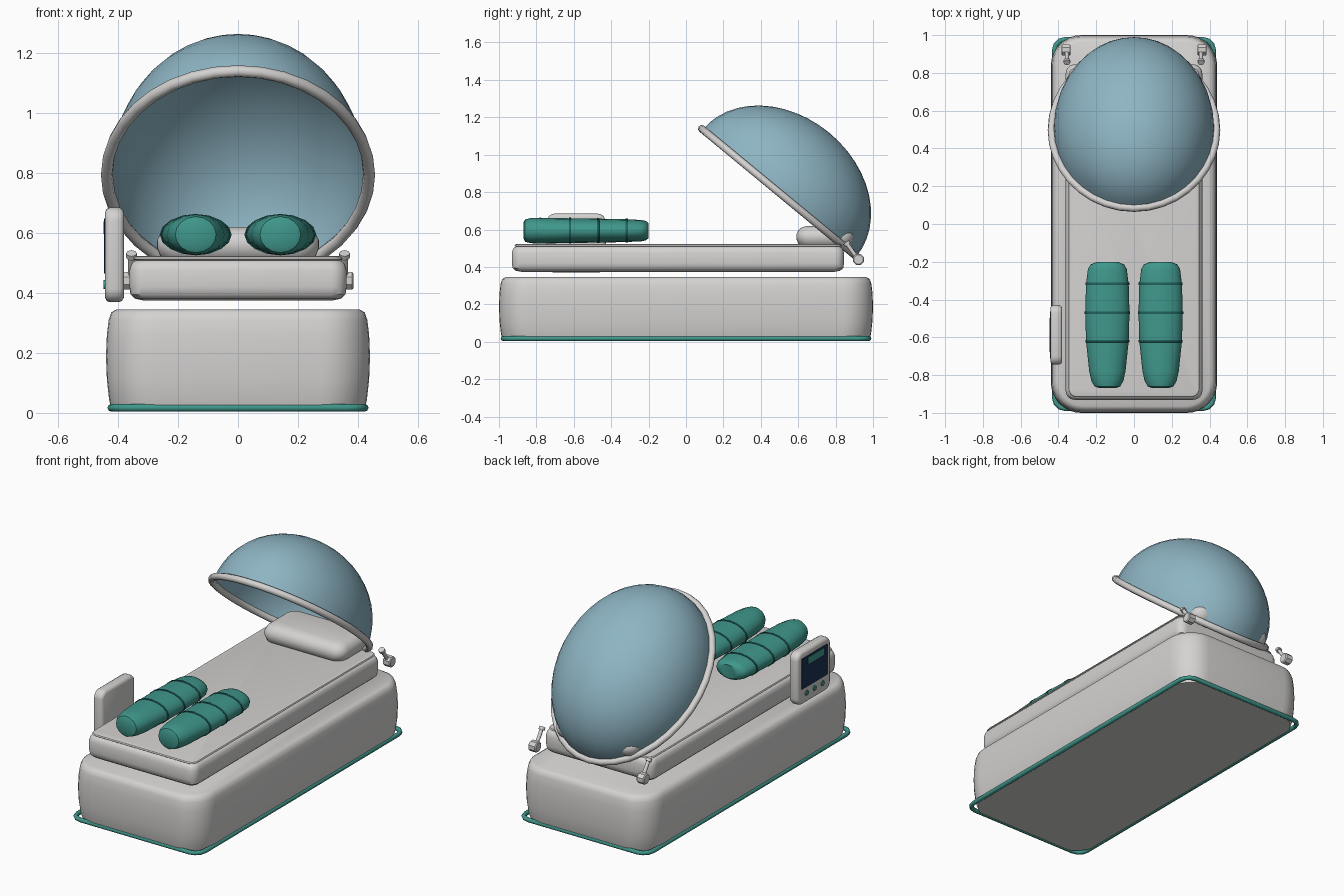
import bpy, bmesh, math
from mathutils import Matrix, Vector

if "Cube" in bpy.data.objects:
    bpy.data.objects.remove(bpy.data.objects["Cube"])


def material(name, r, g, b):
    m = bpy.data.materials.new(name)
    m.diffuse_color = (r, g, b, 1)
    m.use_nodes = True
    m.node_tree.nodes["Principled BSDF"].inputs["Base Color"].default_value = m.diffuse_color
    return m


SHELL = material("light_grey", 0.66, 0.65, 0.64)
GLASS = material("pale_blue", 0.27, 0.46, 0.55)
TEAL = material("teal", 0.05, 0.31, 0.26)
BAND = material("dark_teal", 0.015, 0.12, 0.11)
NAVY = material("navy", 0.01, 0.03, 0.08)


def smooth(ob, angle=40):
    bpy.ops.object.select_all(action='DESELECT')
    ob.select_set(True)
    bpy.context.view_layer.objects.active = ob
    bpy.ops.object.shade_smooth_by_angle(angle=math.radians(angle))


def loft(name, rings, mat, start=True, end=True, angle=40):
    """Skin a list of equal-length closed rings, with optional end caps."""
    bm = bmesh.new()
    rows = [[bm.verts.new(p) for p in ring] for ring in rings]
    n = len(rows[0])
    for a, b in zip(rows, rows[1:]):
        for i in range(n):
            j = (i + 1) % n
            bm.faces.new((a[i], a[j], b[j], b[i]))
    if start:
        bm.faces.new(rows[0][::-1])
    if end:
        bm.faces.new(rows[-1])
    bmesh.ops.recalc_face_normals(bm, faces=bm.faces[:])
    me = bpy.data.meshes.new(name)
    bm.to_mesh(me)
    bm.free()
    me.materials.append(mat)
    ob = bpy.data.objects.new(name, me)
    bpy.context.collection.objects.link(ob)
    smooth(ob, angle)
    return ob


def rrect(hx, hy, r, seg=6):
    """Rounded rectangle outline as 2D points."""
    pts = []
    for q, (sx, sy) in enumerate(((1, 1), (-1, 1), (-1, -1), (1, -1))):
        for k in range(seg + 1):
            t = (q + k / seg) * math.pi / 2
            pts.append((sx * (hx - r) + r * math.cos(t), sy * (hy - r) + r * math.sin(t)))
    return pts


def slab(name, hx, hy, r, cy, profile, mat, seg=6, angle=40):
    """Stack of rounded rectangles; profile holds (z, inset)."""
    rings = [[(x, y + cy, z) for x, y in rrect(hx - d, hy - d, max(r - d * 0.5, 0.01), seg)]
             for z, d in profile]
    return loft(name, rings, mat, angle=angle)


def tube(name, pts, radius, mat, closed=True, res=2):
    cu = bpy.data.curves.new(name, 'CURVE')
    cu.dimensions = '3D'
    cu.bevel_depth = radius
    cu.bevel_resolution = res
    cu.use_fill_caps = not closed
    sp = cu.splines.new('POLY')
    sp.points.add(len(pts) - 1)
    for p, co in zip(sp.points, pts):
        p.co = (*co, 1)
    sp.use_cyclic_u = closed
    cu.materials.append(mat)
    ob = bpy.data.objects.new(name, cu)
    bpy.context.collection.objects.link(ob)
    bpy.ops.object.select_all(action='DESELECT')
    ob.select_set(True)
    bpy.context.view_layer.objects.active = ob
    bpy.ops.object.convert(target='MESH')
    smooth(bpy.context.view_layer.objects.active, 50)


# Base body with softly bulging walls, and the trim tube around its foot
slab("base", 0.44, 1.0, 0.16, 0,
     [(0.008, 0.02), (0.04, 0.011), (0.11, 0.003), (0.19, 0), (0.26, 0.003),
      (0.31, 0.009), (0.335, 0.018), (0.345, 0.035)], SHELL, 8, 60)
tube("base_trim", [(x, y, 0.017) for x, y in rrect(0.422, 0.978, 0.06, 3)], 0.013, TEAL)

# Mattress with a piped top edge
slab("mattress", 0.362, 0.888, 0.05, -0.043,
     [(0.374, 0.05), (0.380, 0.02), (0.395, 0.004), (0.42, 0), (0.475, 0), (0.495, 0.006),
      (0.505, 0.014), (0.508, 0.022), (0.513, 0.014), (0.520, 0.018), (0.523, 0.03)], SHELL)

# Pillow
slab("pillow", 0.27, 0.152, 0.07, 0.742,
     [(0.508, 0.03), (0.52, 0.012), (0.55, 0), (0.575, 0), (0.598, 0.012),
      (0.612, 0.03), (0.62, 0.06)], SHELL, 6, 60)

# Canopy: stretched half sphere, tilted open, with a rim
V, N = Vector((0, 0.771, -0.637)), Vector((0, 0.637, 0.771))
tilt = Matrix.Translation((0, 0.5, 0.795)) @ Matrix(
    ((1, V.x, N.x), (0, V.y, N.y), (0, V.z, N.z))).to_4x4()


def oval(a, b, h, n=36):
    return [tilt @ Vector((a * math.cos(2 * math.pi * i / n), b * math.sin(2 * math.pi * i / n), h))
            for i in range(n)]


steps = [i / 12 * math.pi / 2 for i in range(12)] + [math.pi / 2 - 0.01]
loft("canopy", [oval(0.425 * math.cos(t), 0.533 * math.cos(t), 0.418 * math.sin(t))
                for t in steps], GLASS, start=False)
tube("canopy_rim", oval(0.437, 0.54, 0), 0.02, SHELL)

# Canopy hinges: hub, arm and a small end foot on each side
for side, s in (("left", -1), ("right", 1)):
    hub = [[(s * x, 0.922 + r * math.cos(a), 0.44 + r * math.sin(a))
            for a in [math.pi * (k + 0.5) / 4 for k in range(8)]]
           for x, r in ((0.335, 0.026), (0.34, 0.032), (0.38, 0.032), (0.385, 0.026))]
    loft("hinge_hub_" + side, hub, SHELL, angle=30)
    tube("hinge_arm_" + side, [(s * 0.355, 0.92, 0.44), (s * 0.355, 0.86, 0.525)],
         0.011, SHELL, False)
    tube("hinge_foot_" + side, [(s * 0.355, 0.865, 0.518), (s * 0.355, 0.855, 0.532)],
         0.018, SHELL, False)


# Padded leg sleeves with straps
def ellipse(cx, y, rx, rz, n=16):
    return [(cx + rx * math.cos(2 * math.pi * i / n), y, 0.594 + rz * math.sin(2 * math.pi * i / n))
            for i in range(n)]


sleeve = [(-0.868, 0.045, 0.045), (-0.86, 0.068, 0.06), (-0.83, 0.085, 0.067), (-0.78, 0.096, 0.069),
          (-0.62, 0.113, 0.066), (-0.47, 0.117, 0.064), (-0.32, 0.113, 0.061),
          (-0.24, 0.103, 0.057), (-0.215, 0.09, 0.052), (-0.2, 0.055, 0.04)]
straps = [(-0.62, 0.113, 0.066), (-0.47, 0.117, 0.064), (-0.317, 0.113, 0.061)]
for side, s in (("left", -1), ("right", 1)):
    cx = s * 0.141
    loft("leg_sleeve_" + side, [ellipse(cx, *row) for row in sleeve], TEAL)
    for k, (y, rx, rz) in enumerate(straps):
        loft(f"strap_{side}_{k + 1}",
             [ellipse(cx, y + dy, rx + g, rz + g)
              for dy, g in ((-0.007, -0.004), (-0.006, 0.003), (0.006, 0.003), (0.007, -0.004))],
             BAND)


# Control console on the left side, screen facing outward
def plate(name, cy, cz, hy, hz, r, profile, mat, seg=5):
    loft(name, [[(x, cy + a, cz + b) for a, b in rrect(hy - d, hz - d, max(r - d, 0.002), seg)]
                for x, d in profile], mat)


plate("console", -0.587, 0.527, 0.158, 0.158, 0.045,
      [(-0.380, 0.016), (-0.386, 0.005), (-0.396, 0), (-0.428, 0), (-0.438, 0.005),
       (-0.443, 0.016)], SHELL)
plate("console_screen", -0.587, 0.556, 0.125, 0.092, 0.006,
      [(-0.440, 0), (-0.446, 0)], NAVY, 2)
plate("screen_readout", -0.597, 0.617, 0.075, 0.02, 0.004,
      [(-0.444, 0), (-0.448, 0)], TEAL, 2)
for k in range(3):
    plate(f"console_button_{k + 1}", -0.512 - 0.075 * k, 0.428, 0.015, 0.015, 0.0149,
          [(-0.440, 0), (-0.448, 0)], TEAL, 3)
